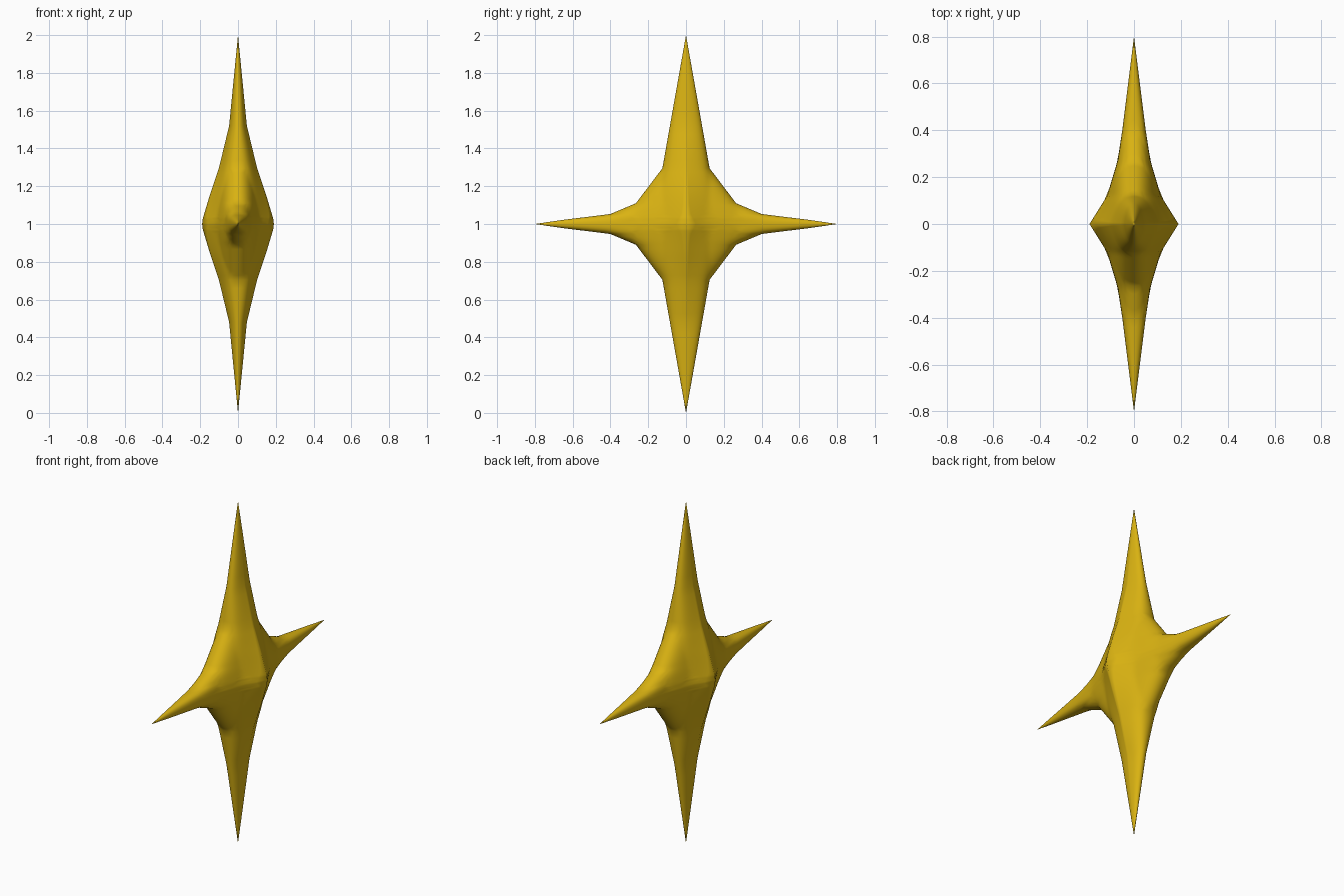
import bpy, bmesh, math

cube = bpy.data.objects.get("Cube")
if cube:
    bpy.data.objects.remove(cube, do_unlink=True)

# Profiles of one octant, measured from the centre
OUTLINE = [(0, .8), (.02, .665), (.053, .40), (.11, .265), (.295, .125), (1, 0)]   # z -> y
RIDGE_UP = [(0, .19), (.03, .186), (.15, .15), (.30, .10), (.52, .047), (1, 0)]    # z -> x
RIDGE_SIDE = [(0, .19), (.12, .115), (.27, .07), (.40, .05), (.8, 0)]              # y -> x


def lerp(profile, t):
    for (a, u), (b, v) in zip(profile, profile[1:]):
        if t <= b:
            return u + (v - u) * (t - a) / (b - a)
    return profile[-1][1]


OUTLINE_INV = [(y, z) for z, y in reversed(OUTLINE)]


def thickness(y, z):
    """Half thickness of the star, rounded off towards the outline."""
    reach_z, reach_y = lerp(OUTLINE_INV, y), lerp(OUTLINE, z)
    edge = 0
    if reach_z > 1e-6 and reach_y > 1e-6:
        edge = min(1, (z / reach_z) * (y / reach_y))
    return lerp(RIDGE_UP, z) * lerp(RIDGE_SIDE, y) / .19 * math.sqrt(1 - edge * edge)


# Gold material
gold = bpy.data.materials.new("gold")
gold.use_nodes = True
colour = (.70, .45, .006, 1)
gold.diffuse_color = colour
gold.node_tree.nodes["Principled BSDF"].inputs["Base Color"].default_value = colour

# Star octant: rows stacked up the tall arm
levels = [.053 * k / 10 for k in range(10)]
for low, high, steps in ((.053, .11, 4), (.11, .295, 8), (.295, .52, 5), (.52, 1, 8)):
    levels += [low + (high - low) * k / steps for k in range(steps)]
levels.append(1)
COLS = 24

bm = bmesh.new()
rows = []
for z in levels:
    row = []
    for c in range(COLS + 1):
        s = math.sin(c / COLS * math.pi / 2)
        y = s * lerp(OUTLINE, z)
        x = 0 if c == COLS else thickness(y, z)
        row.append(bm.verts.new((x, y, z)))
    rows.append(row)
for r0, r1 in zip(rows, rows[1:]):
    for c in range(COLS):
        bm.faces.new((r0[c], r0[c + 1], r1[c + 1], r1[c])).smooth = True
bmesh.ops.remove_doubles(bm, verts=bm.verts, dist=1e-5)

mesh = bpy.data.meshes.new("star")
bm.to_mesh(mesh)
bm.free()
mesh.materials.append(gold)
star = bpy.data.objects.new("four_pointed_star", mesh)
bpy.context.collection.objects.link(star)
star.location.z = 1

# Mirror the octant into the full star
mirror = star.modifiers.new("mirror", "MIRROR")
mirror.use_axis = (True, True, True)
mirror.merge_threshold = .0002
